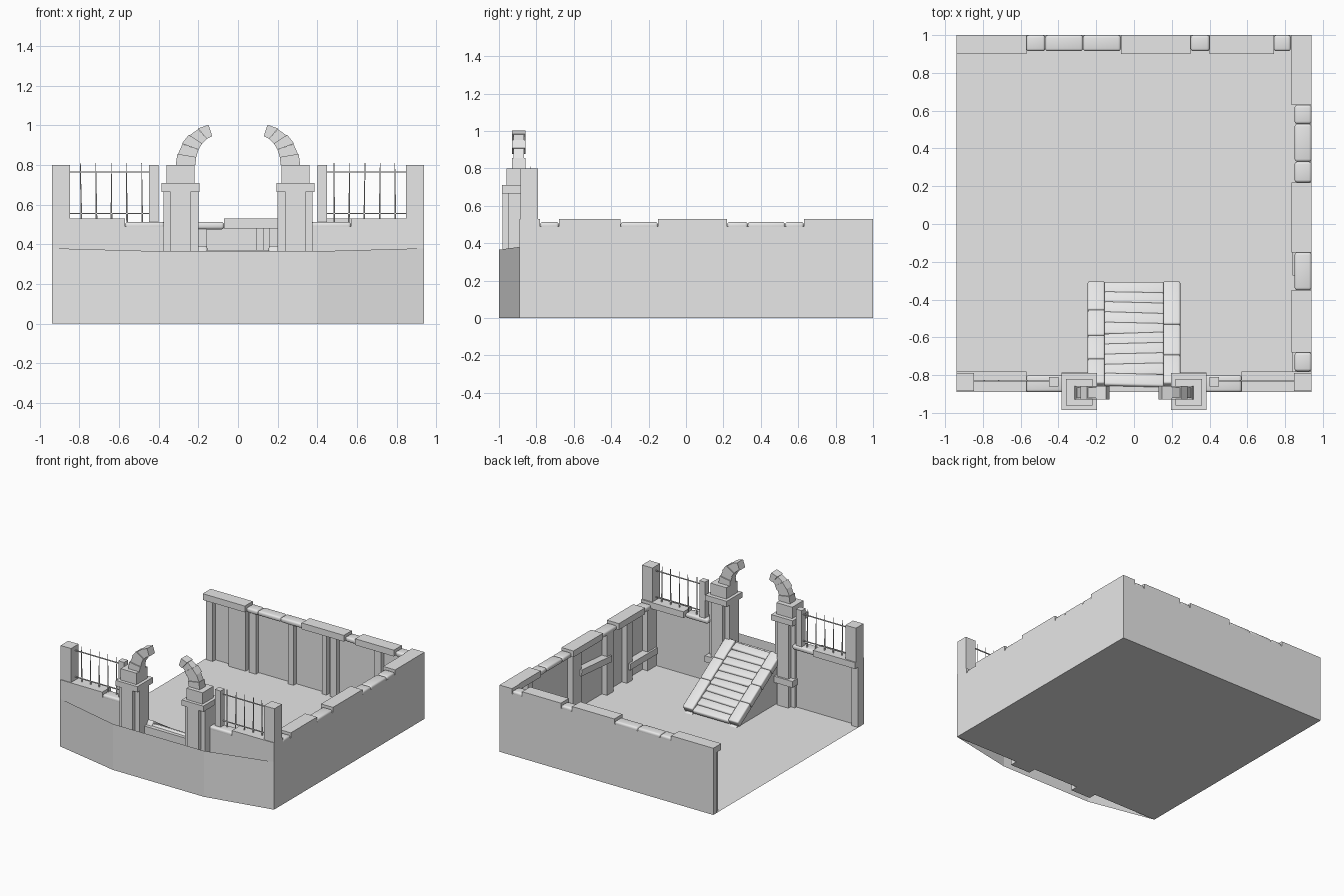
import bpy, bmesh, math, random
from mathutils import Matrix, Vector

random.seed(4)
cube = bpy.data.objects.get("Cube")
if cube:
    bpy.data.objects.remove(cube)

stone = bpy.data.materials.new("grey_stone")
stone.use_nodes = True
stone.diffuse_color = (0.8, 0.8, 0.8, 1)
stone.node_tree.nodes["Principled BSDF"].inputs["Base Color"].default_value = (0.8, 0.8, 0.8, 1)


def finish(name, bm, smooth=False):
    mesh = bpy.data.meshes.new(name)
    bm.to_mesh(mesh)
    bm.free()
    mesh.materials.append(stone)
    obj = bpy.data.objects.new(name, mesh)
    bpy.context.collection.objects.link(obj)
    if smooth:
        bpy.ops.object.select_all(action='DESELECT')
        obj.select_set(True)
        bpy.context.view_layer.objects.active = obj
        bpy.ops.object.shade_smooth_by_angle(angle=math.radians(40))
    return obj


def block(name, centre, size, rot=None, bevel=0):
    bm = bmesh.new()
    bmesh.ops.create_cube(bm, size=1)
    bmesh.ops.scale(bm, vec=size, verts=bm.verts)
    if bevel:
        bmesh.ops.bevel(bm, geom=bm.edges[:], offset=bevel, segments=3,
                        profile=0.5, affect='EDGES')
    matrix = Matrix.Translation(centre) @ (rot or Matrix.Identity(4))
    bmesh.ops.transform(bm, matrix=matrix, verts=bm.verts)
    return finish(name, bm, bevel > 0)


def box(name, x, y, z, bevel=0, rot=None):
    lo, hi = [Vector(p) for p in zip(sorted(x), sorted(y), sorted(z))]
    return block(name, (lo + hi) / 2, hi - lo, rot, bevel)


def sheet(name, faces):
    bm = bmesh.new()
    for points in faces:
        bm.faces.new([bm.verts.new(p) for p in points])
    bmesh.ops.remove_doubles(bm, verts=bm.verts, dist=0.0001)
    return finish(name, bm)


def prism(name, outline, x0, x1):
    """Extrude a y-z outline from x0 to x1."""
    bm = bmesh.new()
    face = bm.faces.new([bm.verts.new((x0, y, z)) for y, z in outline])
    new = bmesh.ops.extrude_face_region(bm, geom=[face])["geom"]
    moved = [v for v in new if isinstance(v, bmesh.types.BMVert)]
    bmesh.ops.translate(bm, vec=(x1 - x0, 0, 0), verts=moved)
    bmesh.ops.recalc_face_normals(bm, faces=bm.faces)
    return finish(name, bm)


W, F, B = 0.94, -0.89, 1.0   # side, front and back limits
WALL = (0, 0.49)
TALL, LOW = (0.48, 0.53), (0.475, 0.513)

# Floor and the open, bowed front skirt
sheet("floor", [[(-W, F, 0), (W, F, 0), (W, B, 0), (-W, B, 0)]])
bow = [(-W, F, 0.38), (-0.4, -1, 0.365), (0.4, -1, 0.365), (W, F, 0.38)]
sheet("front_skirt", [[(a[0], a[1], 0), (b[0], b[1], 0), b, a]
                      for a, b in zip(bow, bow[1:])])

# Walls; the right-hand side of the figure stays open
box("back_wall", (-W, W), (0.96, B), WALL)
box("side_wall", (0.9, W), (F, B), WALL)
box("entry_wall", (-0.22, 0.22), (F, -0.85), (0, 0.36))
for s in (-1, 1):
    box("front_wall", (s * 0.2, s * W), (F, -0.85), WALL)

# Coping stones: worn low ones are rounded, the rest are square slabs
back_stones = [(-W, -0.57, 0), (-0.57, -0.47, 1), (-0.47, -0.27, 1), (-0.27, -0.07, 1),
               (-0.07, 0.3, 0), (0.3, 0.4, 1), (0.4, 0.74, 0), (0.74, 0.83, 1), (0.83, W, 0)]
for a, b, low in back_stones:
    inner = 0.915 if low else 0.9
    box("back_coping", (a, b), (inner, B), LOW if low else TALL, 0.014 if low else 0)
side_stones = [(0.63, 0.9, 0), (0.53, 0.63, 1), (0.33, 0.53, 1), (0.22, 0.33, 1),
               (-0.15, 0.22, 0), (-0.35, -0.15, 1), (-0.68, -0.35, 0), (-0.78, -0.68, 1)]
for a, b, low in side_stones:
    inner = 0.85 if low else 0.835
    box("side_coping", (inner, W), (a, b), LOW if low else TALL, 0.014 if low else 0)
for s in (-1, 1):
    box("front_coping", (s * 0.57, s * W), (F, -0.78), TALL)
    box("front_low_coping", (s * 0.37, s * 0.57), (F, -0.8), LOW, 0.014)

# Upright boards and rails on the inside of the walls
for a, b in [(-0.93, -0.87), (-0.73, -0.58), (-0.55, -0.49), (-0.21, -0.16),
             (0.09, 0.13), (0.16, 0.22), (0.55, 0.61)]:
    box("back_board", (a, b), (0.925, 0.97), WALL)
for a, b in [(0.7, 0.76), (0.09, 0.2), (-0.31, -0.23), (-0.55, -0.48), (-0.85, -0.74)]:
    box("side_board", (0.855, 0.91), (a, b), WALL)
box("upper_side_rail", (0.84, 0.9), (-0.27, 0.11), (0.27, 0.32),
    rot=Matrix.Rotation(0.08, 4, 'X'))
box("lower_side_rail", (0.84, 0.9), (-0.84, -0.5), (0.1, 0.15))

# Gate pillars, fences and broken arch, the same on both sides
for s in (-1, 1):
    def both(name, x, y, z):
        return box(name, (s * x[0], s * x[1]), y, z)

    both("front_corner_board", (0.88, W), (-0.87, -0.82), WALL)
    both("pillar_shaft", (0.2, 0.375), (-0.95, -0.83), (0, 0.67))
    both("pillar_front_strip", (0.24, 0.34), (-0.98, -0.94), (0.34, 0.665))
    both("pillar_back_strip", (0.24, 0.34), (-0.84, -0.8), (0, 0.665))
    both("pillar_moulding", (0.2, 0.385), (-0.85, -0.785), (0.18, 0.23))
    both("pillar_cap", (0.195, 0.385), (-0.985, -0.79), (0.665, 0.71))
    both("pillar_top", (0.22, 0.36), (-0.96, -0.82), (0.71, 0.8))

    both("corner_post", (0.848, W), (-0.885, -0.79), (0.5, 0.8))
    both("fence_post", (0.4, 0.45), (-0.86, -0.81), (0.5, 0.8))
    for z in (0.555, 0.765):
        both("fence_rail", (0.44, 0.86), (-0.834, -0.826), (z - 0.003, z + 0.003))
    for i in range(5):
        x = 0.485 + i * 0.077
        bm = bmesh.new()
        bmesh.ops.create_cone(bm, segments=6, radius1=0.005, radius2=0.002, depth=0.3)
        lean = Matrix.Rotation(random.uniform(-0.02, 0.02), 4, 'Y')
        bmesh.ops.transform(bm, matrix=Matrix.Translation((s * x, -0.83, 0.66)) @ lean,
                            verts=bm.verts)
        finish("fence_bar", bm)

    # Arch stones follow two ellipses, every other one wider
    count, end = 5, math.radians(79)
    for i in range(count):
        half = 0.036 if i % 2 == 0 else 0.028
        grow = 0.004 if i % 2 == 0 else 0
        bm = bmesh.new()
        rings = []
        for y in (-0.893 - half, -0.893 + half):
            ring = []
            for t, inner in ((i, 1), (i, 0), (i + 1, 0), (i + 1, 1)):
                a = end * t / count
                rx, rz = (0.105, 0.148) if inner else (0.2 + grow, 0.203 + grow)
                ring.append(bm.verts.new((s * (0.11 + rx * math.cos(a)), y,
                                          0.8 + rz * math.sin(a))))
            rings.append(ring)
            bm.faces.new(ring)
        for k in range(4):
            n = (k + 1) % 4
            bm.faces.new((rings[0][k], rings[0][n], rings[1][n], rings[1][k]))
        bmesh.ops.recalc_face_normals(bm, faces=bm.faces)
        finish("arch_stone", bm)

# Stair: filled sides, sloping kerb slabs and worn rounded treads
low_end, high_end = Vector((0, -0.315, 0.027)), Vector((0, -0.855, 0.372))
run = high_end - low_end
slope = -math.atan2(run.z, -run.y)
for s, cuts in ((-1, (0, 0.28, 0.53, 0.76, 1)), (1, (0, 0.42, 0.72, 1))):
    prism("stair_side", [(-0.31, 0), (-0.87, 0.36), (-0.87, 0)], s * 0.165, s * 0.225)
    for a, b in zip(cuts, cuts[1:]):
        c = low_end + run * (a + b) / 2 + Vector((s * 0.2, 0, 0))
        block("stair_kerb", c, (0.09, run.length * (b - a), 0.055),
              Matrix.Rotation(slope, 4, 'X'), 0.01)
for i in range(10):
    c = low_end + run * (i + 0.5) / 10 + Vector((0, 0, -0.008))
    turn = (Matrix.Rotation(random.uniform(-0.04, 0.04), 4, 'Z')
            @ Matrix.Rotation(slope + 0.2, 4, 'X'))
    block("stair_tread", c, (0.32, 0.07, 0.036), turn, 0.012)
